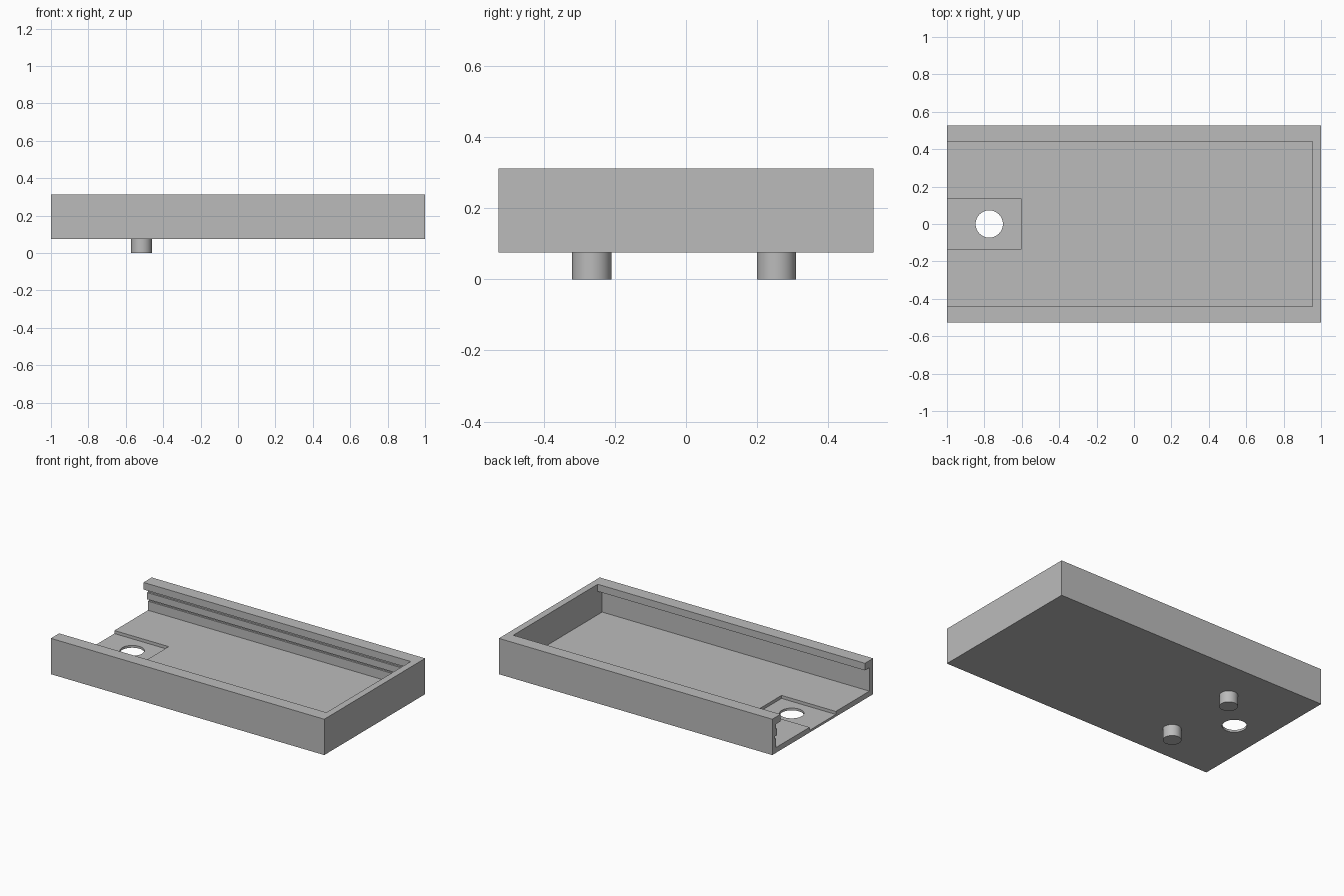
import bpy
import bmesh
from mathutils import Matrix

default = bpy.data.objects.get("Cube")
if default:
    bpy.data.objects.remove(default, do_unlink=True)

grey = bpy.data.materials.new("plain grey")
grey.use_nodes = True
colour = (0.5, 0.5, 0.5, 1)
grey.diffuse_color = colour
grey.node_tree.nodes["Principled BSDF"].inputs["Base Color"].default_value = colour

BOTTOM, TOP, FLOOR, POCKET = 0.075, 0.312, 0.11, 0.09
HALF_Y, LIP_Y, WALL_Y = 0.527, 0.441, 0.488


def add_object(name, bm):
    bmesh.ops.recalc_face_normals(bm, faces=bm.faces)
    mesh = bpy.data.meshes.new(name)
    bm.to_mesh(mesh)
    bm.free()
    mesh.materials.append(grey)
    obj = bpy.data.objects.new(name, mesh)
    bpy.context.collection.objects.link(obj)
    return obj


def extrude_profile(name, points, x0, x1):
    """Extrude a (y, z) outline along x."""
    bm = bmesh.new()
    face = bm.faces.new([bm.verts.new((x0, y, z)) for y, z in points])
    new = bmesh.ops.extrude_face_region(bm, geom=[face])["geom"]
    verts = [v for v in new if isinstance(v, bmesh.types.BMVert)]
    bmesh.ops.translate(bm, verts=verts, vec=(x1 - x0, 0, 0))
    return add_object(name, bm)


def box(name, x0, x1, half_y, z0, z1):
    outline = [(-half_y, z0), (half_y, z0), (half_y, z1), (-half_y, z1)]
    return extrude_profile(name, outline, x0, x1)


def cylinder(name, x, y, radius, z0, z1):
    bm = bmesh.new()
    bmesh.ops.create_cone(bm, cap_ends=True, segments=48, radius1=radius,
                          radius2=radius, depth=z1 - z0,
                          matrix=Matrix.Translation((x, y, (z0 + z1) / 2)))
    return add_object(name, bm)


def smooth(obj):
    bpy.ops.object.select_all(action="DESELECT")
    obj.select_set(True)
    bpy.context.view_layer.objects.active = obj
    bpy.ops.object.shade_smooth_by_angle()


def cut(obj, cutter):
    cutter.hide_render = True
    bpy.context.view_layer.objects.active = obj
    mod = obj.modifiers.new("cut", "BOOLEAN")
    mod.operation, mod.solver, mod.object = "DIFFERENCE", "EXACT", cutter
    bpy.ops.object.modifier_apply(modifier=mod.name)
    bpy.data.objects.remove(cutter, do_unlink=True)


# Tray body, open at one end
tray = box("tray", -1, 1, HALF_Y, BOTTOM, TOP)

# Cavity with overhanging lips, and a rib and groove along the back wall
cavity = [
    (-WALL_Y, FLOOR), (WALL_Y, FLOOR),
    (WALL_Y, 0.17), (0.5, 0.17), (0.5, 0.188), (0.476, 0.188),
    (0.476, 0.232), (WALL_Y, 0.232), (WALL_Y, 0.265),
    (LIP_Y, 0.265), (LIP_Y, TOP + 0.1), (-LIP_Y, TOP + 0.1),
    (-LIP_Y, 0.265), (-WALL_Y, 0.265),
]
cut(tray, extrude_profile("cavity_cutter", cavity, -1.1, 0.955))

# Shallow pocket and round hole in the floor
cut(tray, box("pocket_cutter", -1.1, -0.603, 0.137, POCKET, 0.2))
cut(tray, cylinder("hole_cutter", -0.774, 0, 0.073, 0, 0.2))
smooth(tray)

# Locating pegs under the floor
for name, y in (("front_peg", -0.265), ("back_peg", 0.254)):
    smooth(cylinder(name, -0.516, y, 0.055, 0, BOTTOM))
